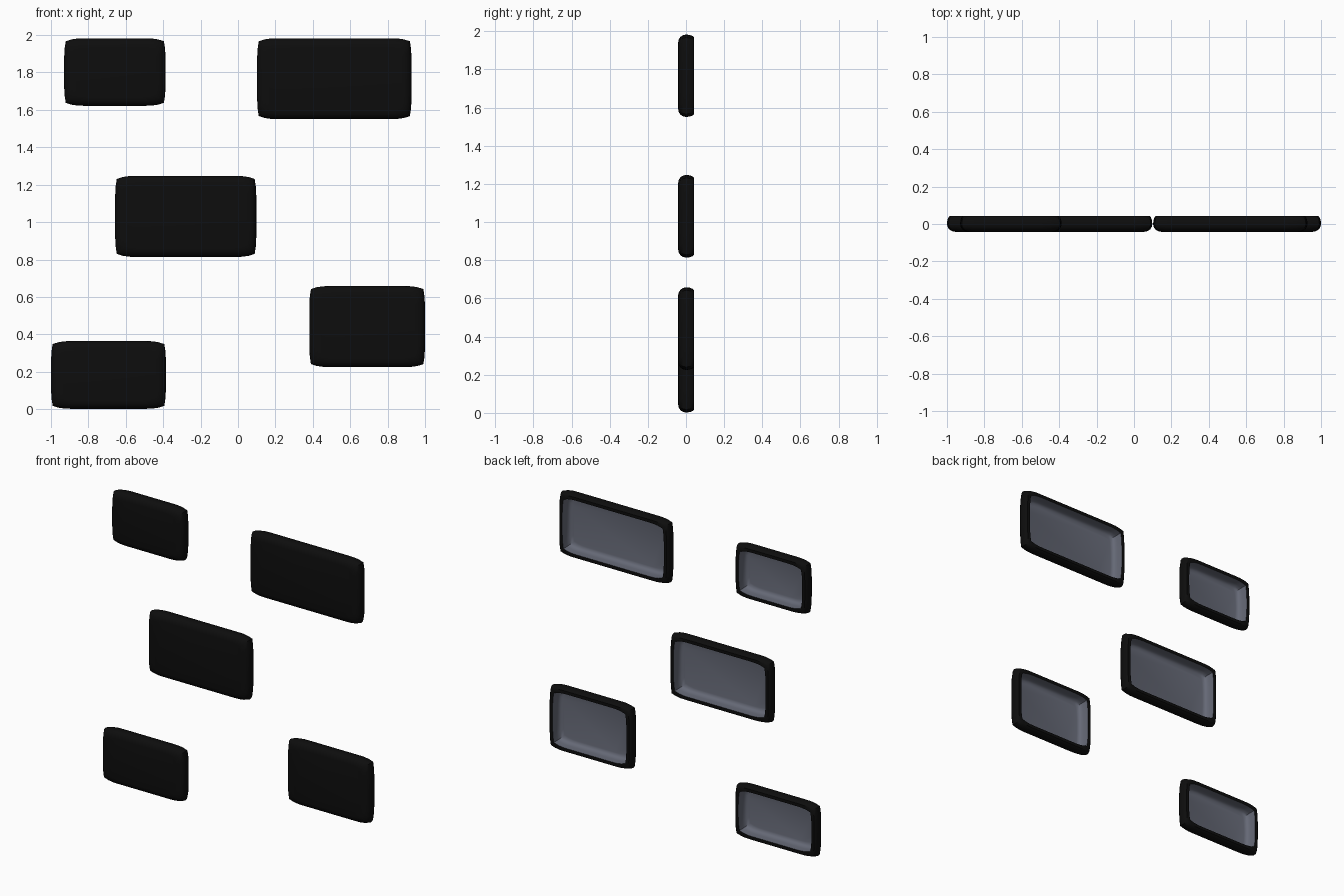
import bpy, bmesh

if "Cube" in bpy.data.objects:
    bpy.data.objects.remove(bpy.data.objects["Cube"])


def material(name, rgb):
    m = bpy.data.materials.new(name)
    m.diffuse_color = (*rgb, 1)
    m.use_nodes = True
    m.node_tree.nodes["Principled BSDF"].inputs["Base Color"].default_value = m.diffuse_color
    return m


BLACK = material("black_shell", (0.004, 0.004, 0.004))
SLATE = material("slate_inside", (0.13, 0.14, 0.18))

# Cross-section of the shell as (y, inset): front face, round side, rim, hollow
PROFILE = [(-0.042, 0.045), (-0.038, 0.026), (-0.028, 0.011), (-0.015, 0.003),
           (0.0, 0.0), (0.02, 0.002), (0.036, 0.008), (0.042, 0.014),
           (0.042, 0.034), (0.0, 0.034), (-0.02, 0.038), (-0.031, 0.047), (-0.035, 0.062)]
RIM_END = 8


def outline(w, h):
    """Rectangle with gently bulged sides, counter-clockwise."""
    q = [(w, h - 0.11), (w - 0.003, h - 0.055), (w - 0.009, h - 0.016),
         (w - 0.04, h - 0.006), (w - 0.075, h - 0.001), (w - 0.11, h)]
    left = [(-x, z) for x, z in reversed(q)]
    top = q + left
    return top + [(-x, -z) for x, z in top]


def panel(name, x0, x1, z0, z1):
    w, h = (x1 - x0) / 2, (z1 - z0) / 2
    bm = bmesh.new()
    rings = [[bm.verts.new((x, y, z)) for x, z in outline(w - i, h - i)]
             for y, i in PROFILE]
    n = len(rings[0])
    bm.faces.new(rings[0])
    for k, (a, b) in enumerate(zip(rings, rings[1:])):
        for j in range(n):
            f = bm.faces.new((a[j], a[(j + 1) % n], b[(j + 1) % n], b[j]))
            f.material_index = int(k >= RIM_END)
    bm.faces.new(rings[-1]).material_index = 1
    bmesh.ops.recalc_face_normals(bm, faces=bm.faces)
    me = bpy.data.meshes.new(name)
    bm.to_mesh(me)
    bm.free()
    me.materials.append(BLACK)
    me.materials.append(SLATE)
    ob = bpy.data.objects.new(name, me)
    ob.location = ((x0 + x1) / 2, 0, (z0 + z1) / 2)
    bpy.context.collection.objects.link(ob)
    bpy.ops.object.select_all(action='DESELECT')
    ob.select_set(True)
    bpy.context.view_layer.objects.active = ob
    bpy.ops.object.shade_smooth_by_angle(angle=0.7)


# Five scattered panels
panel("upper_left_panel", -0.93, -0.387, 1.622, 1.983)
panel("upper_right_panel", 0.102, 0.928, 1.551, 1.983)
panel("middle_panel", -0.657, 0.098, 0.814, 1.247)
panel("lower_right_panel", 0.381, 1.0, 0.225, 0.658)
panel("lower_left_panel", -1.0, -0.385, 0.002, 0.364)
